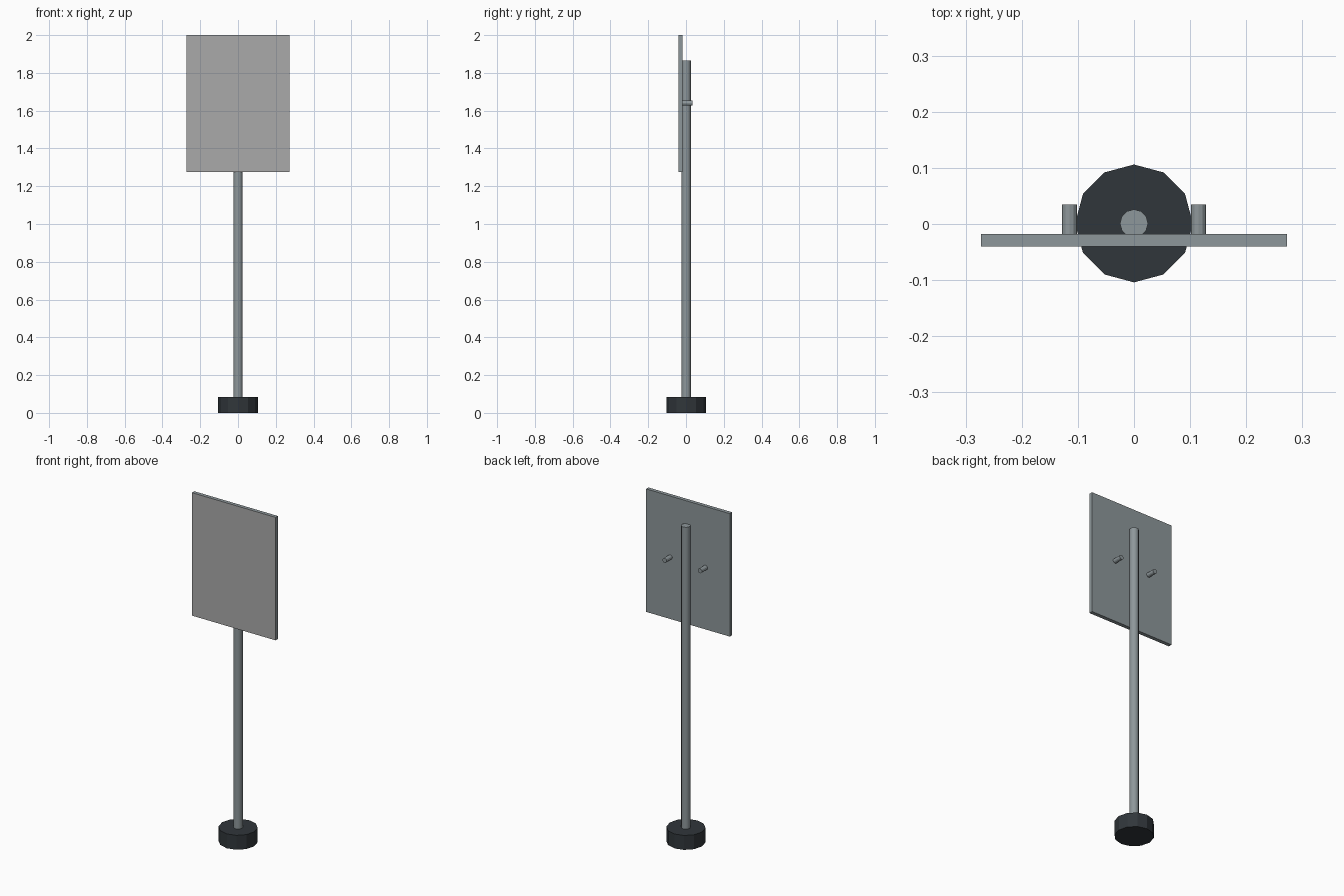
import bpy, math

if "Cube" in bpy.data.objects:
    bpy.data.objects.remove(bpy.data.objects["Cube"])


def material(name, rgb):
    m = bpy.data.materials.new(name)
    m.diffuse_color = (*rgb, 1)
    m.use_nodes = True
    m.node_tree.nodes["Principled BSDF"].inputs["Base Color"].default_value = m.diffuse_color
    return m


steel = material("steel", (0.27, 0.31, 0.325))
rubber = material("dark_rubber", (0.03, 0.037, 0.043))
face_grey = material("sign_face", (0.4, 0.4, 0.4))


def cylinder(name, radius, depth, centre, sides, mat, rot=(0, 0, 0)):
    bpy.ops.mesh.primitive_cylinder_add(vertices=sides, radius=radius, depth=depth,
                                        location=centre, rotation=rot)
    ob = bpy.context.object
    ob.name = name
    ob.data.materials.append(mat)
    return ob


# Twelve-sided foot
cylinder("base", 0.105, 0.085, (0, 0.001, 0.0425), 12, rubber)

# Upright pole, standing on the foot
pole = cylinder("pole", 0.025, 1.78, (0, 0.001, 0.975), 12, steel)
bpy.ops.object.shade_smooth_by_angle(angle=math.radians(40))

# Sign board with a plain grey front face
bpy.ops.mesh.primitive_cube_add(size=1, location=(0, -0.029, 1.6375))
board = bpy.context.object
board.name = "sign_board"
board.scale = (0.546, 0.022, 0.725)
bpy.ops.object.transform_apply(location=False, rotation=False, scale=True)
board.data.materials.append(steel)
board.data.materials.append(face_grey)
for p in board.data.polygons:
    if p.normal.y < -0.5:
        p.material_index = 1

# Pair of bolts sticking out of the back of the board
for side, x in (("left", -0.115), ("right", 0.115)):
    cylinder("bolt_" + side, 0.0135, 0.055, (x, 0.0075, 1.64), 12, steel,
             (math.pi / 2, 0, 0))
